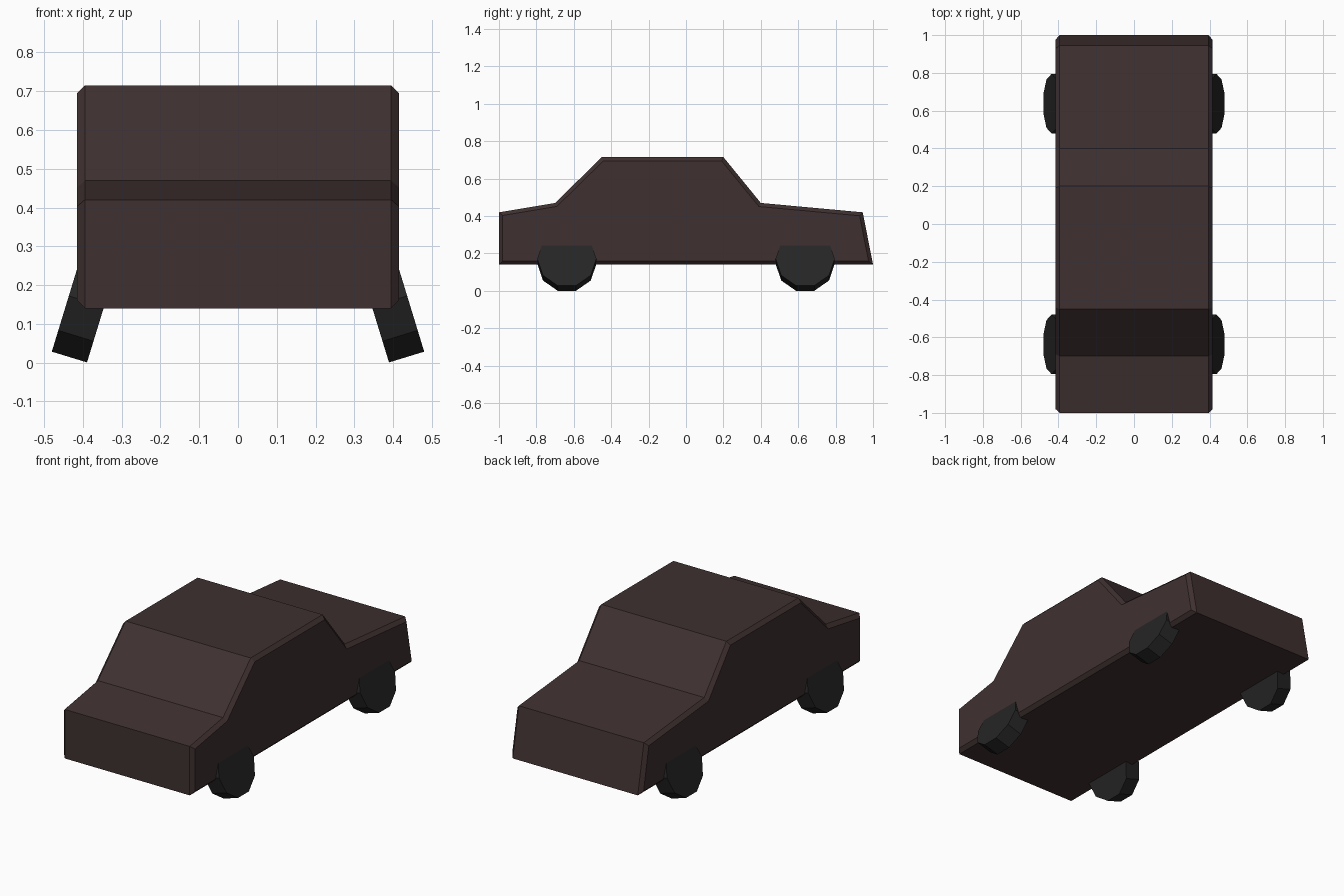
import bpy, bmesh, math
from mathutils import Matrix

if "Cube" in bpy.data.objects:
    bpy.data.objects.remove(bpy.data.objects["Cube"])


def material(name, rgb):
    m = bpy.data.materials.new(name)
    m.diffuse_color = (*rgb, 1)
    m.use_nodes = True
    m.node_tree.nodes["Principled BSDF"].inputs["Base Color"].default_value = m.diffuse_color
    return m


def add_object(name, bm, mat):
    bmesh.ops.recalc_face_normals(bm, faces=bm.faces)
    me = bpy.data.meshes.new(name)
    bm.to_mesh(me)
    bm.free()
    me.materials.append(mat)
    ob = bpy.data.objects.new(name, me)
    bpy.context.collection.objects.link(ob)
    return ob


paint = material("dark brown paint", (0.050, 0.030, 0.030))
rubber = material("black rubber", (0.019, 0.019, 0.019))

# Body: side profile extruded across the width, side outlines chamfered
HALF = 0.415
profile = [(-1, 0.14), (-1, 0.42), (-0.70, 0.47), (-0.45, 0.715),
           (0.20, 0.715), (0.40, 0.47), (0.945, 0.42), (1, 0.14)]
bm = bmesh.new()
side = bm.faces.new([bm.verts.new((-HALF, y, z)) for y, z in profile])
ext = bmesh.ops.extrude_face_region(bm, geom=[side], use_keep_orig=True)
moved = [g for g in ext["geom"] if isinstance(g, bmesh.types.BMVert)]
bmesh.ops.translate(bm, verts=moved, vec=(2 * HALF, 0, 0))
bmesh.ops.recalc_face_normals(bm, faces=bm.faces)
rim = [e for e in bm.edges if abs(e.verts[0].co.x - e.verts[1].co.x) < 1e-5]
bmesh.ops.bevel(bm, geom=rim, offset=0.02, segments=1, affect='EDGES',
                profile=0.5)
add_object("car_body", bm, paint)

# Wheels: ten-sided discs, splayed outwards at the bottom
RADIUS, WIDTH, TILT = 0.158, 0.095, math.radians(17)
for end, y in (("front", -0.637), ("rear", 0.637)):
    for label, s in (("left", -1), ("right", 1)):
        bm = bmesh.new()
        bmesh.ops.create_cone(bm, cap_ends=True, segments=10, radius1=RADIUS,
                              radius2=RADIUS, depth=WIDTH)
        # turn the axis to x; a flat side ends up underneath
        turn = Matrix.Rotation(math.pi / 2, 4, 'Y')
        bmesh.ops.transform(bm, matrix=turn, verts=bm.verts)
        lowest = min(v.co.z for v in bm.verts)
        if lowest < -RADIUS * 0.98:
            bmesh.ops.transform(bm, verts=bm.verts,
                                matrix=Matrix.Rotation(math.pi / 10, 4, 'X'))
        place = (Matrix.Translation((s * 0.391, y, 0.158))
                 @ Matrix.Rotation(-s * TILT, 4, 'Y'))
        bmesh.ops.transform(bm, matrix=place, verts=bm.verts)
        add_object(f"{end}_{label}_wheel", bm, rubber)
